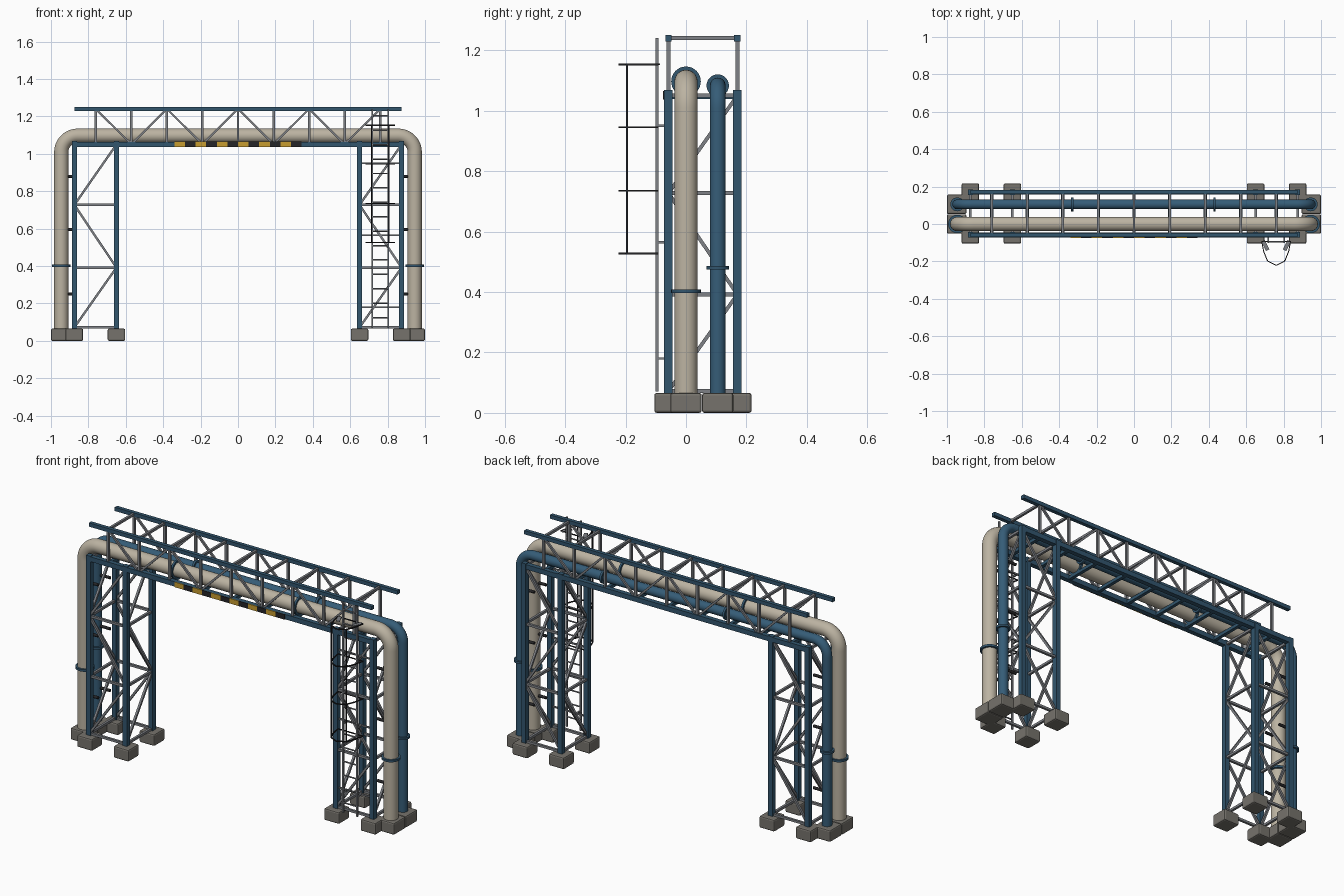
import bpy, bmesh, math
from mathutils import Vector, Matrix

if "Cube" in bpy.data.objects:
    bpy.data.objects.remove(bpy.data.objects["Cube"])


def mat(name, rgb):
    m = bpy.data.materials.new(name)
    m.diffuse_color = (*rgb, 1)
    m.use_nodes = True
    m.node_tree.nodes["Principled BSDF"].inputs["Base Color"].default_value = m.diffuse_color
    return m


FRAME = mat("frame blue", (0.032, 0.092, 0.155))
PIPE_BLUE = mat("pipe blue", (0.036, 0.108, 0.185))
BEIGE = mat("pipe beige", (0.50, 0.45, 0.36))
STEEL = mat("steel grey", (0.21, 0.22, 0.24))
CONCRETE = mat("concrete", (0.18, 0.17, 0.15))
YELLOW = mat("warning yellow", (0.58, 0.34, 0.03))
DARK = mat("dark", (0.018, 0.018, 0.02))

YF, YB = -0.058, 0.17             # front and back frame planes
POSTS = (0.65, 0.875)             # tower post distances from the centre
LEVELS = (0.072, 0.392, 0.727, 1.05)
PANELS = [0.19 * i for i in range(-4, 5)]
BOT, TOP = 1.051, 1.24            # truss chord heights


def finish(bm, name, material, smooth=False):
    bmesh.ops.recalc_face_normals(bm, faces=bm.faces)
    me = bpy.data.meshes.new(name)
    bm.to_mesh(me)
    bm.free()
    ob = bpy.data.objects.new(name, me)
    bpy.context.collection.objects.link(ob)
    me.materials.append(material)
    if smooth:
        bpy.ops.object.select_all(action='DESELECT')
        ob.select_set(True)
        bpy.context.view_layer.objects.active = ob
        bpy.ops.object.shade_smooth_by_angle(angle=math.radians(40))
    return ob


def box(bm, c, s):
    return bmesh.ops.create_cube(bm, size=1, matrix=Matrix.Translation(c) @ Matrix.Diagonal((*s, 1)))


def bar(bm, a, b, w, h=None):
    """Square bar from a to b."""
    a, b = Vector(a), Vector(b)
    d = b - a
    up = Vector((0, 0, 1)) if abs(d.normalized().z) < 0.99 else Vector((0, 1, 0))
    side = up.cross(d).normalized()
    rot = Matrix((side, d.normalized().cross(side), d.normalized())).transposed().to_4x4()
    bmesh.ops.create_cube(bm, size=1, matrix=Matrix.Translation((a + b) / 2) @ rot
                          @ Matrix.Diagonal((w, h or w, d.length, 1)))


def rod(bm, a, b, r, n=24):
    """Capped cylinder from a to b."""
    a, b = Vector(a), Vector(b)
    rot = (b - a).to_track_quat('Z', 'Y').to_matrix().to_4x4()
    bmesh.ops.create_cone(bm, cap_ends=True, segments=n, radius1=r, radius2=r,
                          depth=(b - a).length, matrix=Matrix.Translation((a + b) / 2) @ rot)


def pipe(name, y, z, r, bend, material):
    """Portal-shaped pipe swept along a path with two rounded elbows."""
    X, n = 0.945, 32
    half = [(X, 0.05, 0.0)]                        # x, z, path tilt
    for i in range(13):
        t = math.pi / 2 * i / 12
        half.append((X - bend + bend * math.cos(t), z - bend + bend * math.sin(t), t))
    path = half + [(-x, h, math.pi - t) for x, h, t in reversed(half)]
    bm = bmesh.new()
    rings = []
    for x, h, t in path:
        rings.append([bm.verts.new((x + r * math.cos(a) * math.cos(t), y + r * math.sin(a),
                                    h + r * math.cos(a) * math.sin(t)))
                      for a in (2 * math.pi * k / n for k in range(n))])
    for p, q in zip(rings, rings[1:]):
        for k in range(n):
            bm.faces.new((p[k], p[(k + 1) % n], q[(k + 1) % n], q[k]))
    bm.faces.new(rings[0])
    bm.faces.new(rings[-1])
    finish(bm, name, material, True)


# Pipes
pipe("large_pipe", 0.0, 1.097, 0.038, 0.088, BEIGE)
pipe("small_pipe", 0.105, 1.083, 0.026, 0.075, PIPE_BLUE)

# Pipe collars on the risers and the horizontal runs
bm = bmesh.new()
for y, z, r, h, shift in ((0.0, 1.097, 0.049, 0.402, 0.0), (0.105, 1.083, 0.037, 0.48, 0.05)):
    for s in (-1, 1):
        rod(bm, (s * 0.945, y, h - 0.006), (s * 0.945, y, h + 0.006), r, 32)
        x = s * 0.38 + shift
        rod(bm, (x - 0.006, y, z), (x + 0.006, y, z), r, 32)
finish(bm, "pipe_collars", FRAME, True)

# Stubs holding the risers to the towers
bm = bmesh.new()
for s in (-1, 1):
    for z in (0.25, 0.595, 0.88):
        for y in (0.0, 0.105):
            rod(bm, (s * 0.862, y, z), (s * 0.93, y, z), 0.008, 12)
finish(bm, "pipe_stubs", DARK, True)

# Concrete footings
bm = bmesh.new()
for s in (-1, 1):
    for x in POSTS:
        for y in (YF, YB):
            box(bm, (s * x, y, 0.033), (0.094, 0.094, 0.066))
    for y in (0.0, 0.105):
        box(bm, (s * 0.948, y, 0.033), (0.104, 0.104, 0.066))
bmesh.ops.bevel(bm, geom=bm.edges[:], offset=0.008, segments=2, affect='EDGES', profile=0.5)
finish(bm, "footings", CONCRETE)

# Tower posts
bm = bmesh.new()
for s in (-1, 1):
    for x in POSTS:
        for y in (YF, YB):
            box(bm, (s * x, y, 0.565), (0.027, 0.028, 1.006))
finish(bm, "tower_posts", FRAME)

# Tower bracing: level struts and zigzag diagonals on all four sides
bm = bmesh.new()
for s in (-1, 1):
    xs = sorted(s * x for x in POSTS)
    sides = [((xs[0], y), (xs[1], y)) for y in (YF, YB)] + [((x, YF), (x, YB)) for x in xs]
    for ends in sides:
        for i, z in enumerate(LEVELS):
            bar(bm, (*ends[0], z), (*ends[1], z), 0.013)
            if i < 3:
                bar(bm, (*ends[i % 2], z), (*ends[1 - i % 2], LEVELS[i + 1]), 0.012)
finish(bm, "tower_bracing", STEEL)

# Bridge chords and lower cross beams
bm = bmesh.new()
for y in (YF, YB):
    box(bm, (0, y, BOT), (1.75, 0.026, 0.027))
    box(bm, (0, y, TOP), (1.746, 0.021, 0.021))
for x in PANELS:
    bar(bm, (x, YF, BOT - 0.003), (x, YB, BOT - 0.003), 0.018)
finish(bm, "bridge_chords", FRAME)

# Bridge web: verticals, diagonals and upper cross members
bm = bmesh.new()
for i, x in enumerate(PANELS):
    bar(bm, (x, YF, TOP), (x, YB, TOP), 0.013)
    for y in (YF, YB):
        bar(bm, (x, y, BOT), (x, y, TOP), 0.013)
        if i < 8:
            z0, z1 = (TOP, BOT) if i % 2 == 0 else (BOT, TOP)
            bar(bm, (x, y, z0), (PANELS[i + 1], y, z1), 0.011)
finish(bm, "bridge_web", STEEL)

# Warning stripes on the front lower chord
bm = bmesh.new()
for i in range(12):
    box(bm, (-0.34 + 0.0567 * (i + 0.5), YF - 0.015, BOT), (0.0567, 0.005, 0.028))
ob = finish(bm, "warning_stripes", YELLOW)
ob.data.materials.append(DARK)
for f in ob.data.polygons:
    f.material_index = (f.index // 6) % 2

# Ladder: rails, rungs and wall brackets
LX, LY = 0.76, -0.096
bm = bmesh.new()
for s in (-1, 1):
    x = LX + s * 0.043
    box(bm, (x, LY, 0.655), (0.009, 0.009, 1.17))
    for z in (0.18, 0.565, 0.95):
        bar(bm, (x, LY, z), (x, YF, z), 0.008)
for i in range(15):
    z = 0.125 + 0.077 * i
    rod(bm, (LX - 0.043, LY, z), (LX + 0.043, LY, z), 0.004, 8)
for z in (0.18, 0.565, 0.95):
    bar(bm, (0.65, YF, z), (0.875, YF, z), 0.008)
finish(bm, "ladder", STEEL)

# Safety cage: open hoops, upright strips and side tabs
HOOPS = (0.527, 0.735, 0.945, 1.153)
half = [(0.077, -0.092), (0.067, -0.146), (0.046, -0.198), (0.0, -0.221)]
loop = [(-x, y) for x, y in half] + half[-2::-1]
bm = bmesh.new()
for z in HOOPS:
    for p, q in zip(loop, loop[1:]):
        bar(bm, (LX + p[0], p[1], z), (LX + q[0], q[1], z), 0.005, 0.006)
    bar(bm, (LX - 0.077, -0.094, z), (LX + 0.077, -0.094, z), 0.005)
for s in (-1, 1):
    bar(bm, (LX + s * 0.046, -0.195, HOOPS[0]), (LX + s * 0.046, -0.195, HOOPS[-1]), 0.006)
finish(bm, "ladder_cage", DARK)

bm = bmesh.new()
for s in (-1, 1):
    bar(bm, (LX + s * 0.07, -0.09, HOOPS[-1]), (LX + s * 0.045, -0.14, HOOPS[-1]), 0.02, 0.005)
finish(bm, "cage_tabs", STEEL)
